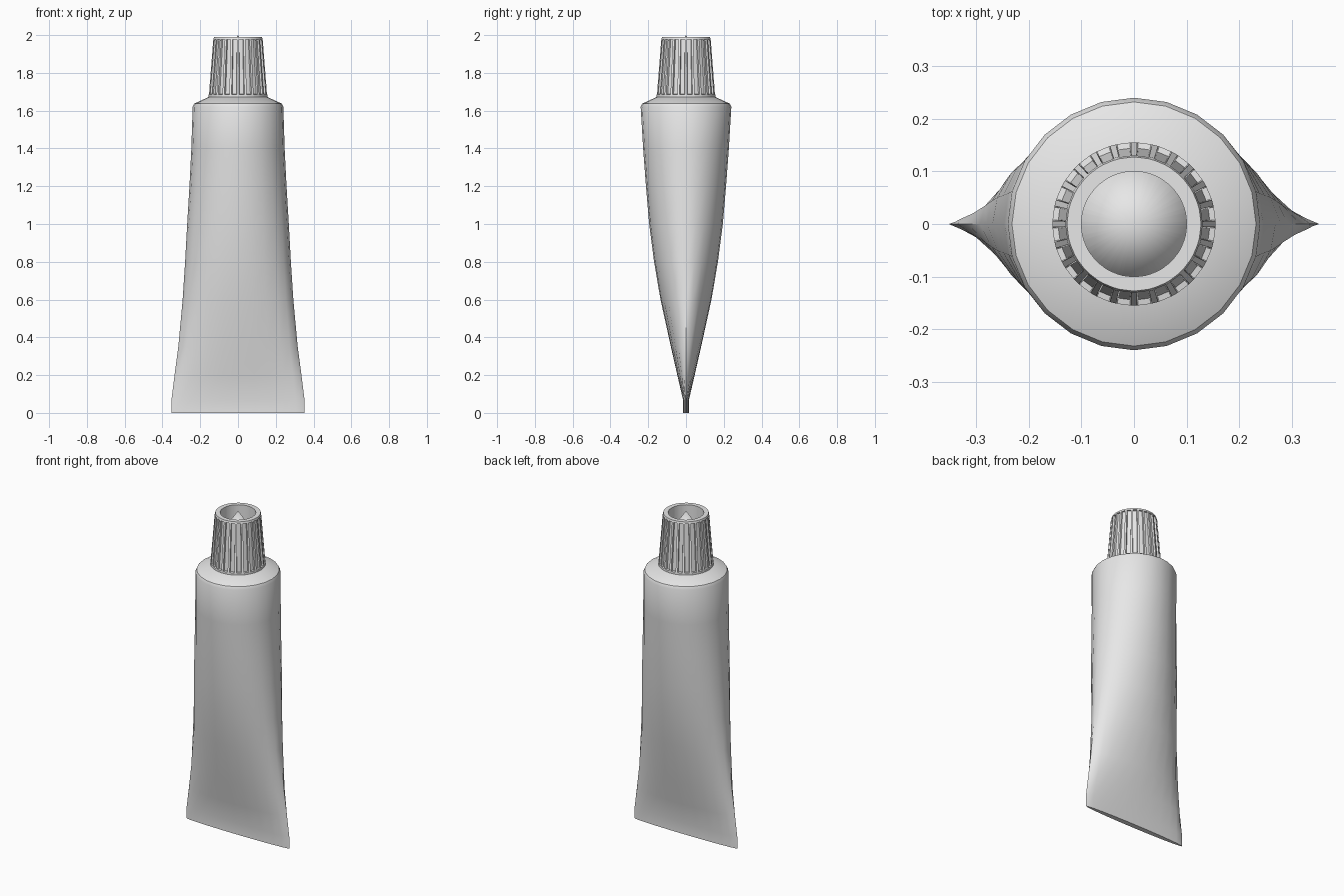
import bpy, bmesh, math

if "Cube" in bpy.data.objects:
    bpy.data.objects.remove(bpy.data.objects["Cube"])

grey = bpy.data.materials.new("light grey")
grey.diffuse_color = (0.8, 0.8, 0.8, 1)
grey.use_nodes = True
grey.node_tree.nodes["Principled BSDF"].inputs["Base Color"].default_value = grey.diffuse_color


def loft(name, rings, tip=None):
    """Skin a list of point rings, closing the start and ending in a tip or a face."""
    bm = bmesh.new()
    loops = [[bm.verts.new(p) for p in ring] for ring in rings]
    n = len(loops[0])
    for a, b in zip(loops, loops[1:]):
        for i in range(n):
            j = (i + 1) % n
            bm.faces.new((a[i], a[j], b[j], b[i]))
    bm.faces.new(loops[0][::-1])
    if tip:
        t = bm.verts.new(tip)
        for i in range(n):
            bm.faces.new((loops[-1][i], loops[-1][(i + 1) % n], t))
    else:
        bm.faces.new(loops[-1])
    bmesh.ops.recalc_face_normals(bm, faces=bm.faces)
    me = bpy.data.meshes.new(name)
    bm.to_mesh(me)
    bm.free()
    me.materials.append(grey)
    ob = bpy.data.objects.new(name, me)
    bpy.context.collection.objects.link(ob)
    bpy.ops.object.select_all(action='DESELECT')
    ob.select_set(True)
    bpy.context.view_layer.objects.active = ob
    bpy.ops.object.shade_smooth_by_angle(angle=math.radians(35))
    return ob


# Tube body: round at the shoulder, flattening to a crimped end (z, half width, half depth)
profile = [(0, .352, .016), (.07, .352, .016), (.2, .336, .046), (.35, .316, .08),
           (.6, .293, .135), (.8, .28, .169), (1.0, .269, .195), (1.2, .257, .212),
           (1.4, .247, .227), (1.62, .24, .24), (1.637, .232, .232), (1.675, .15, .15)]
SIDES = 24
loft("tube_body", [[(a * math.cos(2 * math.pi * i / SIDES), b * math.sin(2 * math.pi * i / SIDES), z)
                    for i in range(SIDES)] for z, a, b in profile])

# Screw cap: collar, grooved side, rim, hollow top with a piercing spike (z, radius, groove depth)
RIBS = 24
cap_profile = [(1.67, .155, 0), (1.685, .155, 0), (1.687, .154, .01), (1.976, .131, .01),
               (1.978, .130, 0), (1.99, .127, 0), (1.99, .1, 0), (1.85, .1, 0)]
columns = [(0, 0), (.3, 0), (.35, 1), (.95, 1)]  # position within one rib, groove weight
rings = []
for z, r, depth in cap_profile:
    ring = []
    for k in range(RIBS):
        for f, g in columns:
            ang = 2 * math.pi * (k + f - .15) / RIBS
            rad = r - depth * g
            ring.append((rad * math.cos(ang), rad * math.sin(ang), z))
    rings.append(ring)
loft("screw_cap", rings, tip=(0, 0, 2.0))
